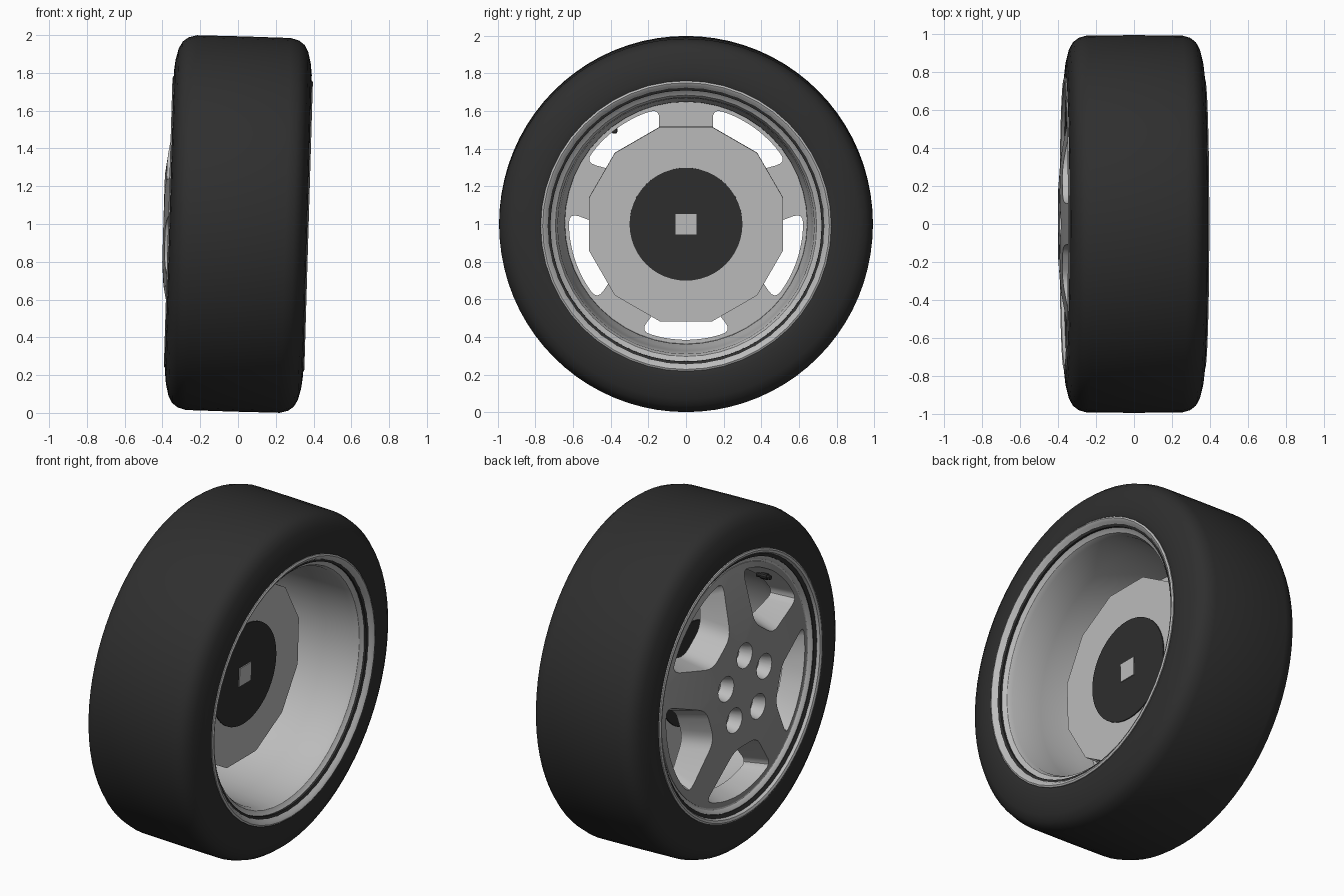
import bpy, bmesh, math
from math import sin, cos, pi, radians
from mathutils import Matrix, Vector

if "Cube" in bpy.data.objects:
    bpy.data.objects.remove(bpy.data.objects["Cube"])


def material(name, v):
    m = bpy.data.materials.new(name)
    m.diffuse_color = (v, v, v, 1)
    m.use_nodes = True
    m.node_tree.nodes["Principled BSDF"].inputs["Base Color"].default_value = m.diffuse_color
    return m


BLACK = material("black_rubber", 0.028)
LIGHT = material("light_grey_metal", 0.50)
DARK = material("dark_grey_paint", 0.30)

# Everything is built around the x axis, then leaned slightly and lifted
PLACE = Matrix.Translation((0, 0, 1)) @ Matrix.Rotation(radians(1.7), 4, 'Y')


def finish(name, bm, mats, angle=35):
    bmesh.ops.recalc_face_normals(bm, faces=bm.faces)
    me = bpy.data.meshes.new(name)
    bm.to_mesh(me)
    bm.free()
    ob = bpy.data.objects.new(name, me)
    bpy.context.collection.objects.link(ob)
    for m in mats:
        me.materials.append(m)
    ob.matrix_world = PLACE
    bpy.ops.object.select_all(action='DESELECT')
    ob.select_set(True)
    bpy.context.view_layer.objects.active = ob
    bpy.ops.object.shade_smooth_by_angle(angle=radians(angle))
    return ob


def bridge(bm, a, b):
    n = len(a)
    return [bm.faces.new((a[i], a[(i + 1) % n], b[(i + 1) % n], b[i])) for i in range(n)]


def lathe(name, profile, n, mat, closed=False, angle=35):
    bm = bmesh.new()
    rings = [[bm.verts.new((x, r * sin(2 * pi * i / n), r * cos(2 * pi * i / n)))
              for i in range(n)] for x, r in profile]
    pairs = list(zip(rings, rings[1:])) + ([(rings[-1], rings[0])] if closed else [])
    for a, b in pairs:
        bridge(bm, a, b)
    return finish(name, bm, [mat], angle)


def cylinder(name, r, x0, x1, n, mat, turn=0.0, y=0.0, z=0.0):
    bm = bmesh.new()
    rings = [[bm.verts.new((x, y + r * sin(turn + 2 * pi * i / n), z + r * cos(turn + 2 * pi * i / n)))
              for i in range(n)] for x in (x0, x1)]
    bridge(bm, *rings)
    for ring in rings:
        bm.faces.new(ring)
    return finish(name, bm, [mat])


# Tyre
side = [(0.345, 0.72), (0.362, 0.765), (0.367, 0.80), (0.36, 0.86), (0.345, 0.92),
        (0.325, 0.957), (0.295, 0.98), (0.25, 0.9925)]
tyre = side + [(0.0, 0.9935)] + [(-x + 0.004, r) for x, r in reversed(side)]
lathe("tyre", tyre, 80, BLACK, closed=True, angle=40)

# Rim barrel with an inner and an outer lip
rim = [(0.35, 0.77), (0.369, 0.772), (0.374, 0.762), (0.365, 0.745), (0.335, 0.725), (0.318, 0.695),
       (0.29, 0.682), (0.10, 0.672), (-0.12, 0.662), (-0.18, 0.645), (-0.25, 0.642)]
lathe("rim_barrel", rim, 48, LIGHT)
lip = [(-0.345, 0.772), (-0.366, 0.772), (-0.370, 0.762), (-0.365, 0.748), (-0.343, 0.738),
       (-0.335, 0.715), (-0.318, 0.70), (-0.312, 0.675)]
lathe("rim_outer_lip", lip, 64, LIGHT)


# Five-spoke face
def rounded(pts, d):
    out = []
    for i, p in enumerate(pts):
        a, b = pts[i - 1], pts[(i + 1) % len(pts)]
        s = p + (a - p) * min(0.45, d / (a - p).length)
        e = p + (b - p) * min(0.45, d / (b - p).length)
        for k in range(5):
            t = k / 4
            out.append(s * (1 - t) ** 2 + p * 2 * t * (1 - t) + e * t * t)
    return out


def window(angle, half_hub, half_end, u_in, r_out):
    """Rounded gap between two spokes; angle is measured from z up."""
    v_in = (u_in * sin(radians(36)) - half_hub) / cos(radians(36))
    w = radians(36) - math.asin(half_end / r_out)
    pts = [Vector((u_in, -v_in))]
    pts += [Vector((r_out * cos(w * k / 2), r_out * sin(w * k / 2))) for k in range(-2, 3)]
    pts += [Vector((u_in, v_in))]
    return [(p.x * sin(angle) + p.y * cos(angle), p.x * cos(angle) - p.y * sin(angle))
            for p in rounded(pts, 0.06)]


def circle(r, n, cy=0.0, cz=0.0):
    return [(cy + r * sin(2 * pi * i / n), cz + r * cos(2 * pi * i / n)) for i in range(n)]


def face_x(r):
    return -0.395 + 0.075 * max(0.0, (r - 0.22) / 0.47) ** 1.5


bm = bmesh.new()


def loop(pts):
    vs = [bm.verts.new((0, y, z)) for y, z in pts]
    es = [bm.edges.new((vs[i - 1], vs[i])) for i in range(len(vs))]
    return vs, es


def fill(loops):
    edges = [e for _, es in loops for e in es]
    res = bmesh.ops.triangle_fill(bm, edges=edges, use_beauty=True, normal=(1, 0, 0))
    return [g for g in res["geom"] if isinstance(g, bmesh.types.BMFace)]


gaps = [2 * pi * (i + 0.5) / 5 for i in range(5)]
lugs = [(0.19 * sin(2 * pi * i / 5), 0.19 * cos(2 * pi * i / 5)) for i in range(5)]
front_out, back_out = loop(circle(0.69, 60)), loop(circle(0.69, 60))
front_win = [loop(window(a, 0.115, 0.095, 0.34, 0.66)) for a in gaps]
back_win = [loop(window(a, 0.15, 0.14, 0.39, 0.625)) for a in gaps]
front_lug = [loop(circle(0.073, 20, y, z)) for y, z in lugs]
front_faces = fill([front_out] + front_win + front_lug)
fill([back_out] + back_win)
for f in front_faces:
    f.material_index = 1
for vs, _ in [front_out] + front_win + front_lug:
    for v in vs:
        v.co.x = face_x(math.hypot(v.co.y, v.co.z))
for vs, _ in [back_out] + back_win:
    for v in vs:
        v.co.x = -0.21
bridge(bm, front_out[0], back_out[0])
for f, b in zip(front_win, back_win):
    bridge(bm, f[0], b[0])
# Lug holes with closed bottoms
for (y, z), f in zip(lugs, front_lug):
    bottom = [bm.verts.new((-0.32, py, pz)) for py, pz in circle(0.055, 20, y, z)]
    bridge(bm, f[0], bottom)
    bm.faces.new(bottom)
finish("spoke_face", bm, [LIGHT, DARK])

# Brake disc, hub and axle behind the spokes
cylinder("brake_disc", 0.535, -0.03, 0.038, 12, LIGHT, turn=radians(15))
cylinder("brake_hub", 0.30, -0.038, 0.044, 48, BLACK)
cylinder("axle", 0.078, -0.25, 0.05, 4, LIGHT, turn=radians(45))

# Valve
cylinder("valve_stem", 0.013, -0.31, -0.22, 10, BLACK, y=-0.38, z=0.49)
cylinder("valve_cap", 0.018, -0.29, -0.25, 10, BLACK, y=-0.38, z=0.49)
